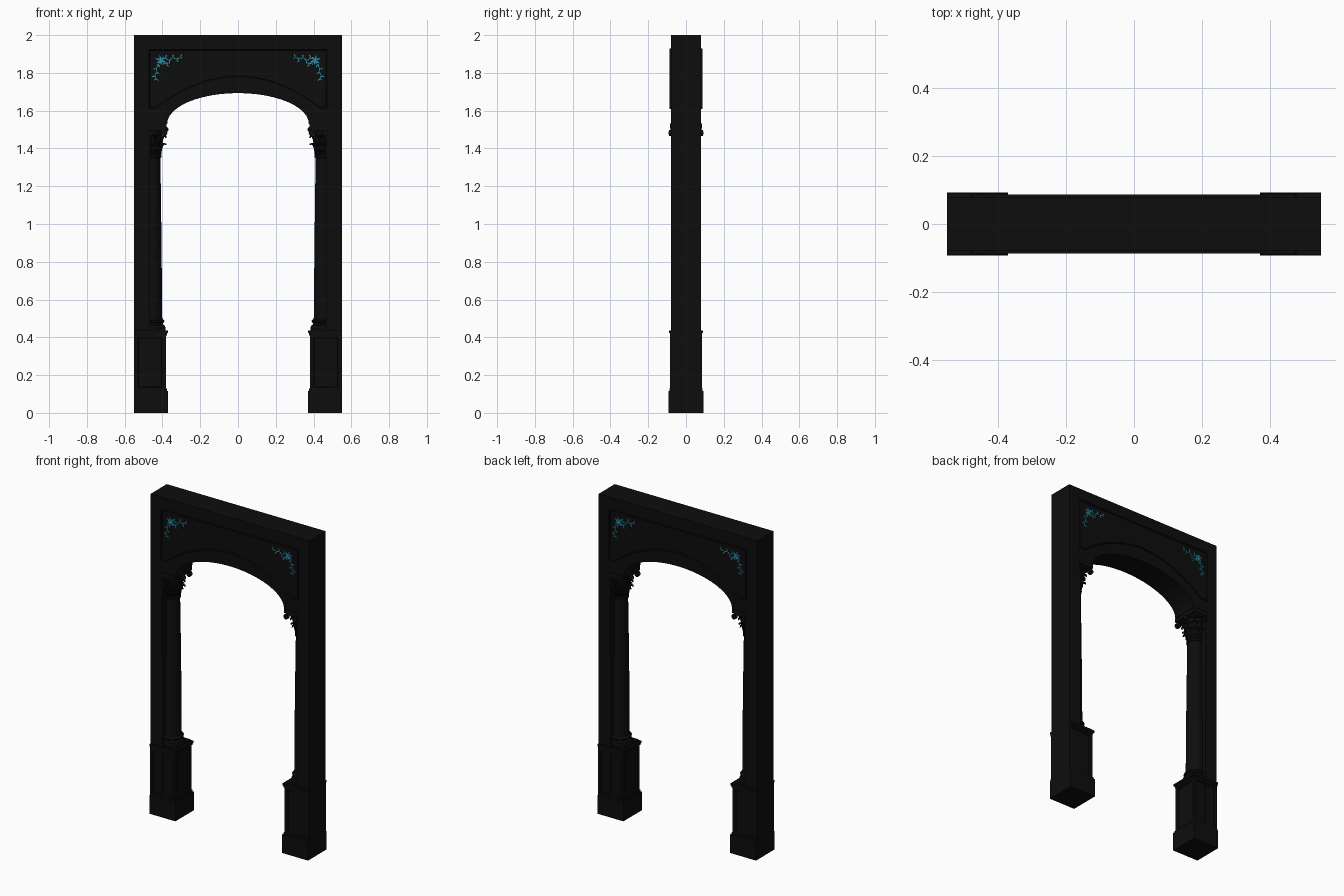
import bpy, bmesh, math
from mathutils import Vector, Matrix

if "Cube" in bpy.data.objects:
    bpy.data.objects.remove(bpy.data.objects["Cube"])


def material(name, rgb):
    m = bpy.data.materials.new(name)
    m.use_nodes = True
    m.diffuse_color = (*rgb, 1)
    bsdf = m.node_tree.nodes["Principled BSDF"]
    bsdf.inputs["Base Color"].default_value = (*rgb, 1)
    return m


BLACK = material("black stone", (0.004, 0.004, 0.004))
TEAL = material("teal inlay", (0.02, 0.27, 0.38))


def finish(bm, name, mat, mirror=(), smooth=False):
    """Turn a bmesh into an object, mirrored about the world axes named."""
    bmesh.ops.recalc_face_normals(bm, faces=bm.faces)
    mesh = bpy.data.meshes.new(name)
    bm.to_mesh(mesh)
    bm.free()
    obj = bpy.data.objects.new(name, mesh)
    bpy.context.collection.objects.link(obj)
    mesh.materials.append(mat)
    if mirror:
        mod = obj.modifiers.new("Mirror", "MIRROR")
        mod.use_axis = ["x" in mirror, "y" in mirror, False]
        mod.use_mirror_merge = False
    if smooth:
        bpy.ops.object.select_all(action="DESELECT")
        obj.select_set(True)
        bpy.context.view_layer.objects.active = obj
        bpy.ops.object.shade_smooth_by_angle(angle=math.radians(40))
    return obj


def prism(bm, outline, y0, y1):
    """Extrude an x-z outline from y0 to y1; return the face at y0."""
    face = bm.faces.new([bm.verts.new((x, y0, z)) for x, z in outline])
    ext = bmesh.ops.extrude_face_region(bm, geom=[face], use_keep_orig=True)
    verts = [v for v in ext["geom"] if isinstance(v, bmesh.types.BMVert)]
    bmesh.ops.translate(bm, verts=verts, vec=(0, y1 - y0, 0))
    return face


def box(bm, x0, x1, y, z0, z1):
    prism(bm, [(x0, z0), (x1, z0), (x1, z1), (x0, z1)], -y, y)


def lathe(bm, profile, cx, steps=32):
    rings = []
    for r, z in profile:
        rings.append([bm.verts.new((cx + r * math.cos(math.tau * i / steps),
                                    r * math.sin(math.tau * i / steps), z)) for i in range(steps)])
    for a, b in zip(rings, rings[1:]):
        for i in range(steps):
            j = (i + 1) % steps
            bm.faces.new((a[i], a[j], b[j], b[i]))
    bm.faces.new(rings[0])
    bm.faces.new(rings[-1])


# Arched wall with its two jambs
SPRING, RISE, SPAN, JAMB, WALL = 1.53, 0.163, 0.375, 0.467, 0.08
arch = [(SPAN * math.cos(math.pi * i / 24), SPRING + RISE * math.sin(math.pi * i / 24))
        for i in range(25)]
outline = [(0.55, 0.02), (0.55, 2), (-0.55, 2), (-0.55, 0.02), (-JAMB, 0.02), (-JAMB, SPRING)]
outline += arch[::-1] + [(JAMB, SPRING), (JAMB, 0.02)]
bm = bmesh.new()
prism(bm, outline, -WALL, WALL)
finish(bm, "arched_wall", BLACK)

# Raised frame following the arch, on both faces
low = [0.43 * (1 - i / 12) for i in range(25)]
frame = [(-0.475, 1.61), (-0.475, 1.928), (0.475, 1.928), (0.475, 1.61)]
frame += [(x, 1.61 + 0.165 * (1 - (x / 0.43) ** 2)) for x in low]
bm = bmesh.new()
face = prism(bm, frame, -0.087, -WALL)
bm.normal_update()
bmesh.ops.inset_region(bm, faces=[face], thickness=0.005, use_even_offset=True)
bmesh.ops.inset_region(bm, faces=[face], thickness=0.004, use_even_offset=True)
bmesh.ops.translate(bm, verts=face.verts, vec=(0, 0.005, 0))
finish(bm, "spandrel_frame", BLACK, "y")

# Pedestal: foot, panelled block and cap
bm = bmesh.new()
box(bm, 0.37, 0.55, 0.092, 0, 0.115)
finish(bm, "pedestal_foot", BLACK, "x")

bm = bmesh.new()
box(bm, 0.38, 0.55, 0.084, 0.115, 0.42)
bmesh.ops.recalc_face_normals(bm, faces=bm.faces)
panels = [f for f in bm.faces if abs(f.normal.y) > 0.9 or f.normal.x < -0.9]
bmesh.ops.inset_individual(bm, faces=panels, thickness=0.028)
bmesh.ops.inset_individual(bm, faces=panels, thickness=0.006, depth=-0.007)
finish(bm, "pedestal_block", BLACK, "x")

bm = bmesh.new()
for inner, y, z0, z1 in ((0.376, 0.087, 0.115, 0.128), (0.377, 0.086, 0.41, 0.422),
                         (0.371, 0.09, 0.422, 0.436), (0.385, 0.078, 0.436, 0.446)):
    box(bm, inner, 0.55, y, z0, z1)
finish(bm, "pedestal_moulding", BLACK, "x")

# Engaged round column with moulded base
CX = 0.456
base = [(0.07, 0.44), (0.072, 0.45), (0.069, 0.462), (0.06, 0.467), (0.058, 0.475),
        (0.065, 0.48), (0.066, 0.488), (0.061, 0.495), (0.056, 0.498), (0.054, 0.51)]
shaft = [(0.053, 0.7), (0.051, 0.9), (0.048, 1.15), (0.045, 1.35)]
neck = [(0.05, 1.353), (0.051, 1.362), (0.046, 1.368)]
bell = [(0.046, 1.4), (0.05, 1.45), (0.06, 1.49), (0.068, 1.505)]
bm = bmesh.new()
lathe(bm, base + shaft + neck + bell, CX)
finish(bm, "column", BLACK, "x", True)

# Capital: abacus, two tiers of curling leaves, corner scrolls
bm = bmesh.new()
box(bm, 0.379, 0.475, 0.086, 1.505, 1.532)
box(bm, 0.386, 0.475, 0.081, 1.495, 1.505)
finish(bm, "abacus", BLACK, "x")


def curled_leaf(bm, angle, z, height, r, width):
    """A leaf rising along the bell and rolling outward at its tip."""
    out = Vector((-math.cos(angle), math.sin(angle), 0))
    side = Vector((-out.y, out.x, 0))
    spine = [(0, 0, 0.7), (0.003, 0.4, 1), (0.009, 0.75, 1.05), (0.02, 1, 0.9),
             (0.03, 0.97, 0.65), (0.031, 0.82, 0.3)]
    rows = []
    for d, t, w in spine:
        p = Vector((CX, 0, z + height * t)) + out * (r + d)
        rows.append([bm.verts.new(p + side * width * w * s - out * 0.006 * abs(s))
                     for s in (-1, -0.5, 0, 0.5, 1)])
    for a, b in zip(rows, rows[1:]):
        for i in range(4):
            bm.faces.new((a[i], a[i + 1], b[i + 1], b[i]))


bm = bmesh.new()
for k in range(7):
    curled_leaf(bm, math.radians(-93 + 31 * k), 1.368, 0.06, 0.046, 0.012)
for k in range(6):
    curled_leaf(bm, math.radians(-77.5 + 31 * k), 1.385, 0.085, 0.05, 0.014)
leaves = finish(bm, "capital_leaves", BLACK, "x", True)
leaves.modifiers.new("Thickness", "SOLIDIFY").thickness = 0.004

bm = bmesh.new()
for x, y in ((0.39, 0.076), (0.39, -0.076), (0.462, 0.08), (0.462, -0.08)):
    spin = Matrix.Rotation(math.radians(90), 4, "X")
    for radius, depth in ((0.016, 0.018), (0.008, 0.026)):
        bmesh.ops.create_cone(bm, cap_ends=True, segments=16, radius1=radius, radius2=radius,
                              depth=depth, matrix=Matrix.Translation((x, y, 1.482)) @ spin)
bmesh.ops.create_uvsphere(bm, u_segments=12, v_segments=8, radius=0.014,
                          matrix=Matrix.Translation((0.382, 0, 1.5)))
finish(bm, "capital_scrolls", BLACK, "x", True)


# Teal vine sprigs in the upper corners, on both faces
def leaf(bm, x, z, degrees, length, width):
    a = math.radians(degrees)
    c, s = math.cos(a), math.sin(a)
    shape = [(0, 0), (0.35, 0.5), (0.7, 0.4), (1, 0), (0.7, -0.4), (0.35, -0.5)]
    points = [(u * length, v * width) for u, v in shape]
    prism(bm, [(x + u * c - v * s, z + u * s + v * c) for u, v in points], -0.0845, -0.0815)


def sprig(bm, points):
    """A thin stem through the points, with leaves on alternate sides."""
    for i, (a, b) in enumerate(zip(points, points[1:])):
        d = Vector(b) - Vector(a)
        heading = math.degrees(math.atan2(d.y, d.x))
        leaf(bm, *a, heading, d.length * 1.1, 0.005)
        turn = 45 if i % 2 else -45
        leaf(bm, *b, heading + turn, 0.02, 0.007)
        leaf(bm, *b, heading - turn, 0.012, 0.006)


bm = bmesh.new()
sprig(bm, [(0.41, 1.868), (0.385, 1.878), (0.365, 1.866), (0.345, 1.88), (0.325, 1.874), (0.305, 1.882)])
sprig(bm, [(0.41, 1.868), (0.42, 1.845), (0.432, 1.825), (0.43, 1.805), (0.44, 1.785), (0.437, 1.77)])
sprig(bm, [(0.41, 1.868), (0.395, 1.853), (0.378, 1.848)])
for k in range(6):
    leaf(bm, 0.41, 1.868, 20 + 60 * k, 0.028, 0.009)
finish(bm, "vine_inlay", TEAL, "xy")
